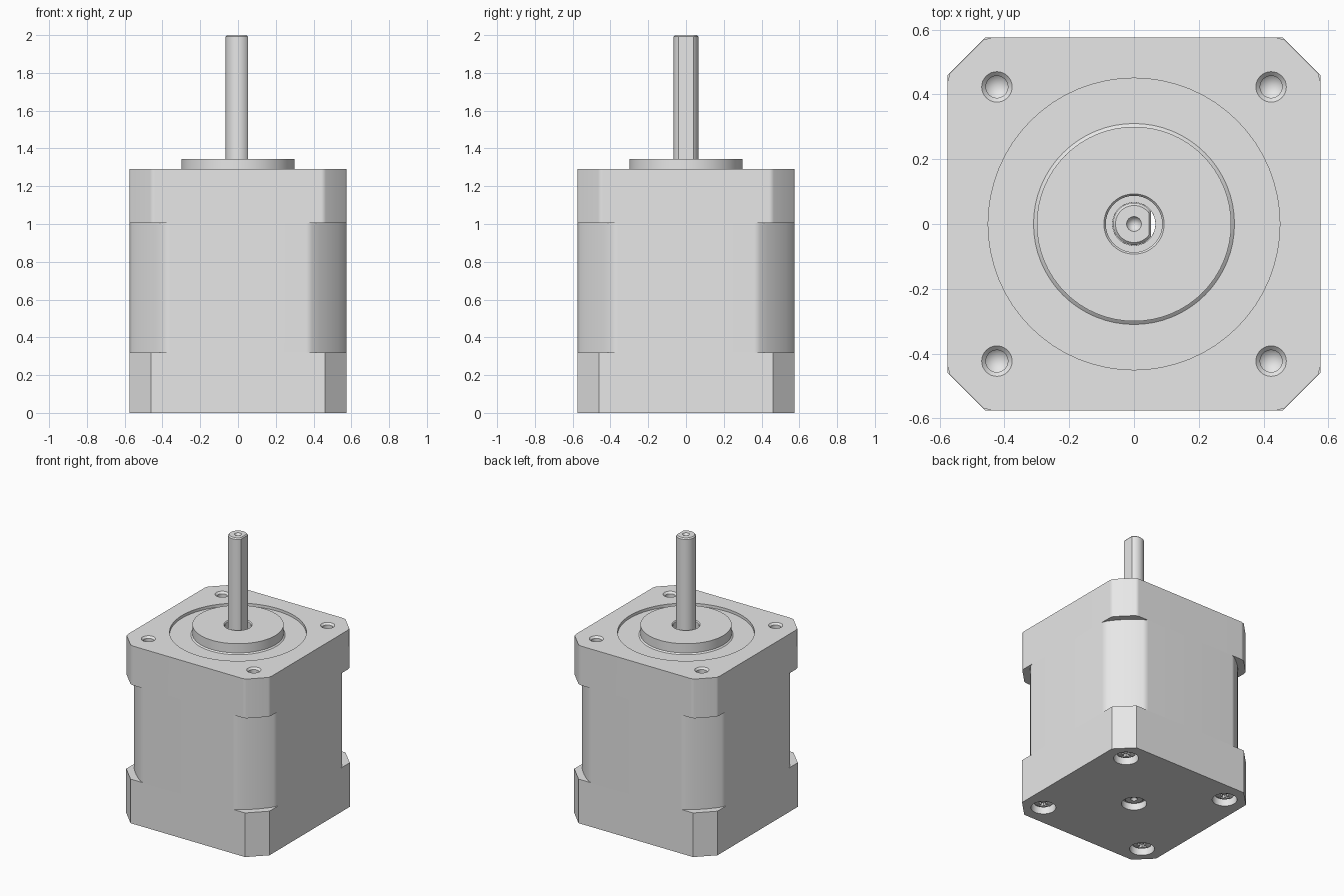
import bpy, bmesh, math
from math import cos, sin, radians

cube = bpy.data.objects.get("Cube")
if cube:
    bpy.data.objects.remove(cube, do_unlink=True)

grey = bpy.data.materials.new("light_grey_metal")
grey.use_nodes = True
grey.diffuse_color = (0.8, 0.8, 0.8, 1)
grey.node_tree.nodes["Principled BSDF"].inputs["Base Color"].default_value = (0.8, 0.8, 0.8, 1)

HALF = 0.575      # half width of the square body
BOLT = 0.423      # bolt offset from the axis
BORE = 0.066      # radius of the bearing bore
bolts = [(x, y) for x in (-BOLT, BOLT) for y in (-BOLT, BOLT)]


def finish(name, bm):
    bmesh.ops.recalc_face_normals(bm, faces=bm.faces)
    mesh = bpy.data.meshes.new(name)
    bm.to_mesh(mesh)
    bm.free()
    mesh.materials.append(grey)
    obj = bpy.data.objects.new(name, mesh)
    bpy.context.collection.objects.link(obj)
    return obj


def loft(name, outline, sections):
    """Stack scaled copies of an outline; sections are (scale, z)."""
    bm = bmesh.new()
    rings = [[bm.verts.new((x * s, y * s, z)) for x, y in outline] for s, z in sections]
    n = len(outline)
    for low, high in zip(rings, rings[1:]):
        for i in range(n):
            j = (i + 1) % n
            bm.faces.new((low[i], low[j], high[j], high[i]))
    bm.faces.new(rings[0][::-1])
    bm.faces.new(rings[-1])
    return finish(name, bm)


def lathe(name, profile, at=(0, 0), steps=48):
    """Spin a closed (radius, z) profile around a vertical axis."""
    bm = bmesh.new()
    verts = [bm.verts.new((r, 0, z)) for r, z in profile]
    edges = [bm.edges.new((verts[i - 1], verts[i])) for i in range(len(verts))]
    bmesh.ops.spin(bm, geom=verts + edges, cent=(0, 0, 0), axis=(0, 0, 1),
                   angle=math.tau, steps=steps, use_duplicate=False)
    bmesh.ops.remove_doubles(bm, verts=bm.verts, dist=0.0001)
    bmesh.ops.dissolve_degenerate(bm, edges=bm.edges, dist=0.0001)
    bmesh.ops.translate(bm, verts=bm.verts, vec=(*at, 0))
    return finish(name, bm)


def rod(name, r, z0, z1, at=(0, 0), steps=48):
    circle = [(r * cos(math.tau * i / steps) + at[0], r * sin(math.tau * i / steps) + at[1])
              for i in range(steps)]
    return loft(name, circle, [(1, z0), (1, z1)])


def cut(obj, cutter):
    cutter.hide_render = True
    mod = obj.modifiers.new("cut", 'BOOLEAN')
    mod.operation = 'DIFFERENCE'
    mod.solver = 'EXACT'
    mod.object = cutter
    bpy.context.view_layer.objects.active = obj
    bpy.ops.object.modifier_apply(modifier=mod.name)
    bpy.data.objects.remove(cutter, do_unlink=True)


def square(corner):
    """Repeat the outline of one corner around the four corners."""
    out = []
    for c, s in ((1, 0), (0, 1), (-1, 0), (0, -1)):
        out += [(x * c - y * s, x * s + y * c) for x, y in corner]
    return out


parts = []

# Rear cap: plain chamfers, counterbores and shaft opening
rear = loft("rear_cap", square([(HALF, 0.46), (0.46, HALF)]), [(1, 0), (1, 0.32)])
cut(rear, rod("cutter", 0.083, -0.1, 0.5))
for p in bolts:
    cut(rear, rod("cutter", 0.082, -0.1, 0.07, p, 32))
parts.append(rear)

# Laminated middle: corners turned down to a round
arc = [(0.684 * cos(radians(a)), 0.684 * sin(radians(a))) for a in range(35, 56, 4)]
middle = loft("stator", square([(HALF, 0.36)] + arc + [(0.36, HALF)]), [(1, 0.32), (1, 1.005)])
cut(middle, rod("cutter", 0.2, 0.2, 1.1))
parts.append(middle)

# Front cap: softened chamfers, shallow recess, drilled bolt holes
front = loft("front_cap", square([(HALF, 0.44), (0.568, 0.465), (0.465, 0.568), (0.44, HALF)]),
             [(1, 1.005), (1, 1.29)])
cut(front, rod("cutter", 0.45, 1.27, 1.4, steps=64))
cut(front, rod("cutter", 0.2, 0.9, 1.5))
for p in bolts:
    cut(front, lathe("cutter", [(0, 1.15), (0.034, 1.18), (0.034, 1.277), (0.047, 1.29),
                                (0.047, 1.35), (0, 1.35)], p, 32))
parts.append(front)

# Raised pilot boss with the front bearing seat
parts.append(lathe("pilot_boss", [(BORE, 1.2), (0.31, 1.2), (0.31, 1.27), (0.3, 1.278),
                                  (0.3, 1.345), (0.093, 1.345), (0.087, 1.338),
                                  (0.087, 1.28), (BORE, 1.28)], steps=64))

# Rear bearing ring
parts.append(lathe("rear_bearing", [(BORE, 0.05), (0.1, 0.05), (0.1, 0.12), (BORE, 0.12)]))

# Shaft with one flat side and a centre drill at each end
flat = 37
shaft_outline = [(0.065 * cos(radians(a)), 0.065 * sin(radians(a)))
                 for a in (flat + (360 - 2 * flat) * i / 32 for i in range(33))]
shaft = loft("shaft", shaft_outline, [(0.88, 0.035), (1, 0.043), (1, 1.992), (0.88, 2.0)])
cut(shaft, lathe("cutter", [(0, 1.96), (0.023, 2.0), (0.023, 2.05), (0, 2.05)], steps=24))
cut(shaft, lathe("cutter", [(0, 0.075), (0.023, 0.035), (0.023, 0), (0, 0)], steps=24))
parts.append(shaft)

# Screw heads with cross slots in the rear counterbores
for p in bolts:
    head = lathe("rear_screw", [(0, 0.025), (0.045, 0.028), (0.064, 0.04),
                                (0.07, 0.08), (0, 0.08)], p, 32)
    for a, b in ((0.035, 0.009), (0.009, 0.035)):
        slot = [(p[0] + sx * a, p[1] + sy * b) for sx, sy in ((-1, -1), (1, -1), (1, 1), (-1, 1))]
        cut(head, loft("cutter", slot, [(1, 0), (1, 0.05)]))
    parts.append(head)

# Smooth round surfaces, keep edges crisp and flats flat
bpy.ops.object.select_all(action='DESELECT')
for obj in parts:
    obj.select_set(True)
bpy.context.view_layer.objects.active = parts[0]
bpy.ops.object.shade_smooth_by_angle(angle=radians(32))
for obj in parts:
    mod = obj.modifiers.new("flat_faces", 'WEIGHTED_NORMAL')
    mod.keep_sharp = True
